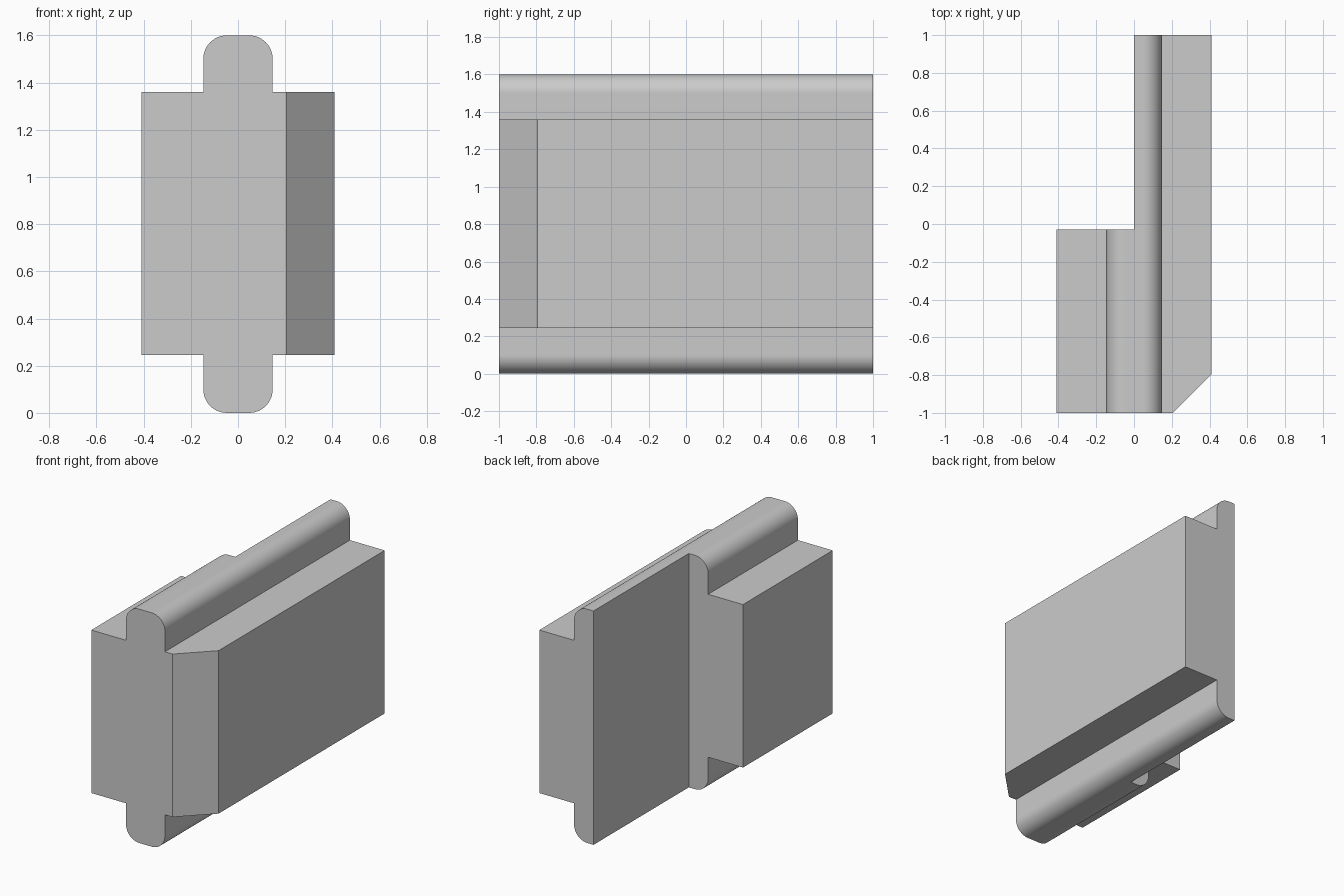
import bpy
import bmesh
from math import sin, cos, pi, radians
from mathutils import Vector

cube = bpy.data.objects.get("Cube")
if cube:
    bpy.data.objects.remove(cube, do_unlink=True)

grey = bpy.data.materials.new("plain grey")
grey.use_nodes = True
colour = (0.6, 0.6, 0.6, 1)
grey.diffuse_color = colour
grey.node_tree.nodes["Principled BSDF"].inputs["Base Color"].default_value = colour


def prism(name, outline, extrude):
    """Extrude a closed outline of points along a vector."""
    bm = bmesh.new()
    face = bm.faces.new([bm.verts.new(p) for p in outline])
    new = bmesh.ops.extrude_face_region(bm, geom=[face])["geom"]
    bmesh.ops.translate(bm, vec=Vector(extrude),
                        verts=[v for v in new if isinstance(v, bmesh.types.BMVert)])
    bmesh.ops.recalc_face_normals(bm, faces=bm.faces)
    mesh = bpy.data.meshes.new(name)
    bm.to_mesh(mesh)
    bm.free()
    mesh.materials.append(grey)
    obj = bpy.data.objects.new(name, mesh)
    bpy.context.collection.objects.link(obj)
    return obj


# Cross-section: wide block with a rounded rib above and below
WIDE, RIB, RADIUS, HEIGHT = 0.41, 0.147, 0.1, 1.6
LOW, HIGH, STEPS = 0.245, 1.36, 12


def rib_corner(z, start):
    """Quarter round on the +x side of a rib."""
    for i in range(STEPS + 1):
        a = start + i * pi / 2 / STEPS
        yield (RIB - RADIUS + RADIUS * cos(a), z + RADIUS * sin(a))


right = [*rib_corner(RADIUS, -pi / 2), (RIB, LOW), (WIDE, LOW),
         (WIDE, HIGH), (RIB, HIGH), *rib_corner(HEIGHT - RADIUS, 0)]
section = right + [(-x, z) for x, z in reversed(right)]
body = prism("ribbed_block", [(x, -1, z) for x, z in section], (0, 2, 0))

# Cutters: rear half notch and front corner chamfer
notch = [(0, -0.03), (0, 2), (-1, 2), (-1, -0.03)]
chamfer = [(0.105, -1.1), (0.51, -0.695), (0.9, -1.1)]
for name, plan in (("notch_cutter", notch), ("chamfer_cutter", chamfer)):
    cutter = prism(name, [(x, y, -0.5) for x, y in plan], (0, 0, 3))
    cutter.hide_render = True
    cut = body.modifiers.new(name, "BOOLEAN")
    cut.operation = "DIFFERENCE"
    cut.solver = "EXACT"
    cut.object = cutter

# Apply the cuts, then shade the rounds smooth
bpy.ops.object.select_all(action="DESELECT")
bpy.context.view_layer.objects.active = body
body.select_set(True)
for name in ("notch_cutter", "chamfer_cutter"):
    bpy.ops.object.modifier_apply(modifier=name)
    bpy.data.objects.remove(bpy.data.objects[name], do_unlink=True)
bpy.ops.object.shade_smooth_by_angle(angle=radians(30))
weighted = body.modifiers.new("even_shading", "WEIGHTED_NORMAL")
weighted.keep_sharp = True
